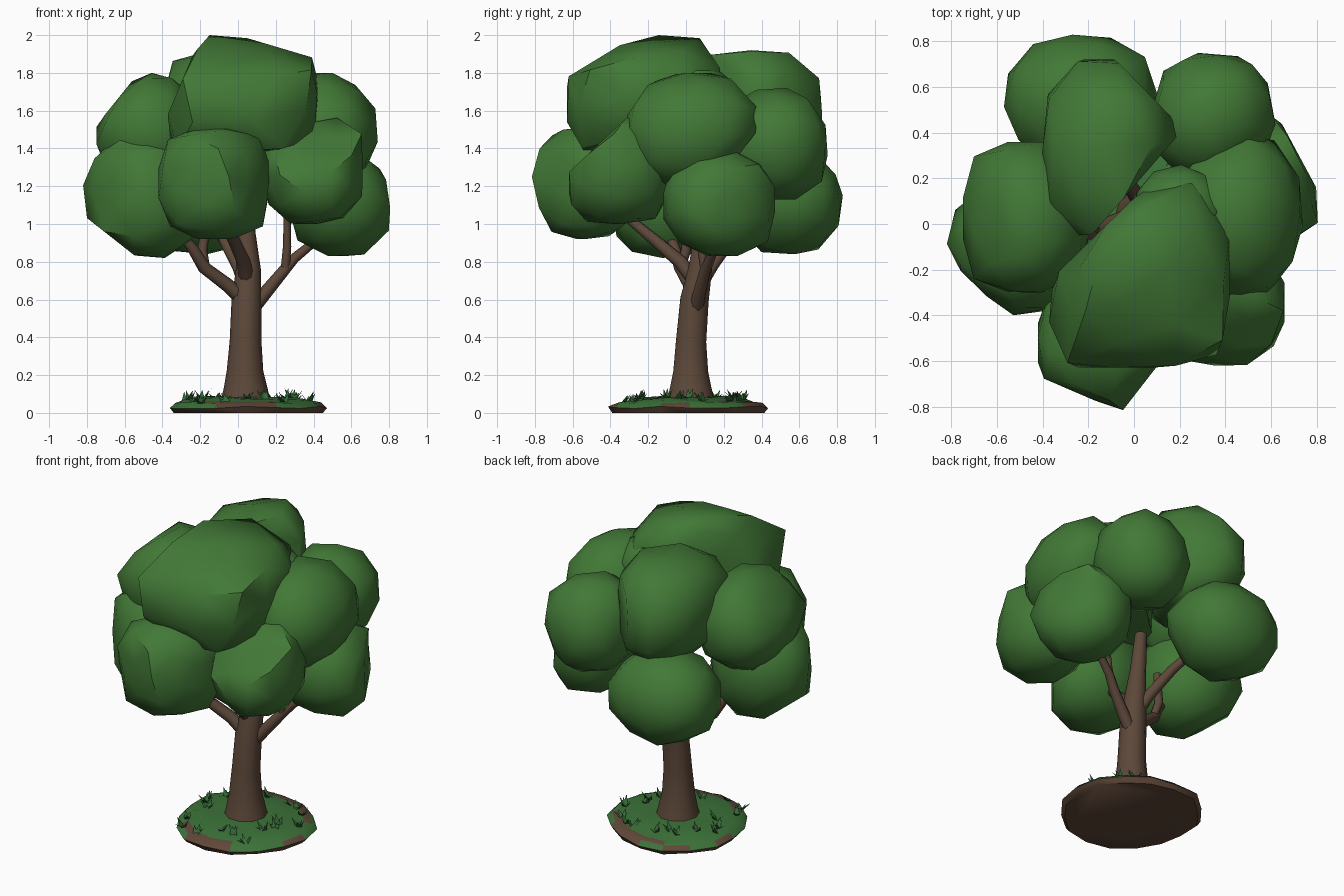
import bpy, bmesh, math, random
from mathutils import Vector, Euler, noise

random.seed(7)
if "Cube" in bpy.data.objects:
    bpy.data.objects.remove(bpy.data.objects["Cube"])


def material(name, r, g, b):
    m = bpy.data.materials.new(name)
    m.use_nodes = True
    m.diffuse_color = (r, g, b, 1)
    bsdf = next(n for n in m.node_tree.nodes if n.type == "BSDF_PRINCIPLED")
    bsdf.inputs["Base Color"].default_value = (r, g, b, 1)
    bsdf.inputs["Roughness"].default_value = 0.9
    return m


LEAF = material("leaf_green", 0.054, 0.188, 0.037)
BARK = material("bark_brown", 0.108, 0.064, 0.041)
GRASS = material("grass_green", 0.045, 0.17, 0.04)
SOIL = material("soil_brown", 0.115, 0.064, 0.04)
BLADE = material("blade_green", 0.035, 0.14, 0.04)


def make_object(name, bm, mats, smooth=None):
    mesh = bpy.data.meshes.new(name)
    bm.to_mesh(mesh)
    bm.free()
    for m in mats:
        mesh.materials.append(m)
    ob = bpy.data.objects.new(name, mesh)
    bpy.context.collection.objects.link(ob)
    if smooth:
        bpy.ops.object.select_all(action="DESELECT")
        ob.select_set(True)
        bpy.context.view_layer.objects.active = ob
        bpy.ops.object.shade_smooth_by_angle(angle=math.radians(smooth))
    return ob


# Leaf clump: coarse sphere fitted between two corners, flattened by cuts
# given as (direction, distance) in the clump's own unit space
def leaf_clump(name, low, high, cuts=(), bulk=1.0):
    low, high = Vector(low), Vector(high)
    centre, half = (low + high) / 2, (high - low) / 2
    bm = bmesh.new()
    bmesh.ops.create_icosphere(bm, subdivisions=2, radius=1)
    turn = Euler([random.uniform(0, 6) for _ in range(3)]).to_matrix()
    for v in bm.verts:
        v.co = turn @ v.co * random.uniform(.95, 1.06)
    for axis in range(3):
        lo = min(v.co[axis] for v in bm.verts)
        hi = max(v.co[axis] for v in bm.verts)
        for v in bm.verts:
            fitted = (2 * (v.co[axis] - lo) / (hi - lo) - 1) * bulk
            v.co[axis] = max(-1, min(1, fitted))
    for direction, distance in cuts:
        n = Vector(direction).normalized()
        for v in bm.verts:
            v.co -= n * max(0, v.co.dot(n) - distance)
    for v in bm.verts:
        v.co = centre + v.co * half
    bmesh.ops.recalc_face_normals(bm, faces=bm.faces)
    make_object(name, bm, [LEAF], 45)


leaf_clump("leaves_lower_right", (-.82, -.4, .82), (-.2, .2, 1.47),
           [((-.6, 0, -.8), .84), ((-.7, -.7, 0), .82)], 1.06)
leaf_clump("leaves_lower_front", (-.42, -.82, .92), (.17, -.25, 1.51),
           [((.8, -.6, 0), .8), ((-.4, -.9, 0), .83)], 1.08)
leaf_clump("leaves_front_left", (.13, -.62, 1), (.66, -.08, 1.58),
           [((0, -.66, .75), .62)], 1.1)
leaf_clump("leaves_lower_left", (.27, -.12, .83), (.81, .47, 1.39),
           [((.85, .5, 0), .8)], 1.06)
leaf_clump("leaves_crown", (-.41, -.63, 1.38), (.42, .18, 2),
           [((-1, 1, 0), .6), ((-.95, 0, .3), .76), ((.37, 0, .93), .92),
            ((0, -.62, .78), .84)], 1.25)
leaf_clump("leaves_crown_back", (0, -.12, 1.48), (.42, .26, 1.85))
leaf_clump("leaves_upper_right", (-.75, -.3, 1.2), (-.2, .36, 1.8),
           [((-.75, 0, .66), .8)], 1.1)
leaf_clump("leaves_upper_left", (.17, -.31, 1.2), (.74, .38, 1.8),
           [((0, .83, -.55), .84)], 1.05)
leaf_clump("leaves_upper_back", (-.4, -.05, 1.3), (.22, .72, 1.92),
           [((.68, -.73, 0), .52), ((.64, .77, 0), .79)], 1.18)
leaf_clump("leaves_lower_back", (-.57, .25, .84), (.1, .83, 1.4), bulk=1.05)
leaf_clump("leaves_back_left", (.08, .2, 1.13), (.62, .75, 1.72), bulk=1.05)


# Tapered limb: rings of points around a path of (x, y, z, radius)
def limb(name, path, sides=10):
    bm = bmesh.new()
    pts = [Vector(p[:3]) for p in path]
    rings = []
    for i, p in enumerate(pts):
        along = (pts[min(i + 1, len(pts) - 1)] - pts[max(i - 1, 0)]).normalized()
        u = along.cross(Vector((0, 1, 0.2))).normalized()
        w = along.cross(u)
        ring = []
        for k in range(sides):
            a = math.tau * k / sides
            ring.append(bm.verts.new(p + (u * math.cos(a) + w * math.sin(a)) * path[i][3]))
        rings.append(ring)
    for a, b in zip(rings, rings[1:]):
        for k in range(sides):
            j = (k + 1) % sides
            bm.faces.new((a[k], a[j], b[j], b[k]))
    bm.faces.new(rings[0])
    bm.faces.new(rings[-1])
    bmesh.ops.recalc_face_normals(bm, faces=bm.faces)
    make_object(name, bm, [BARK], 60)


limb("trunk", [(.04, .025, .05, .135), (.04, .025, .13, .116), (.037, .025, .22, .097),
               (.04, .027, .38, .084), (.045, .045, .6, .079), (.055, .075, .76, .066),
               (.045, .09, .95, .048), (.03, .1, 1.2, .036)])
limb("branch_right", [(.05, .04, .58, .04), (-.06, .02, .68, .037), (-.18, -.03, .77, .034),
                      (-.24, -.06, .87, .029), (-.34, -.1, 1, .02)], 8)
limb("branch_right_fork", [(-.17, -.03, .76, .024), (-.19, 0, .86, .027), (-.16, .02, 1.04, .022)], 8)
limb("branch_left", [(.05, .05, .52, .04), (.14, .07, .63, .036), (.24, .1, .75, .031),
                     (.3, .13, .82, .027), (.46, .18, .95, .02)], 8)
limb("branch_left_fork", [(.25, .1, .76, .024), (.26, .08, .88, .022), (.26, .05, 1.15, .016)], 8)
limb("branch_front", [(.05, .06, .68, .04), (.03, -.03, .8, .037), (-.02, -.16, .91, .032),
                      (-.1, -.34, 1.06, .024)], 8)
limb("branch_back", [(.05, .06, .65, .038), (0, .14, .78, .034), (-.08, .25, .93, .03),
                     (-.18, .4, 1.08, .022)], 8)


# Ground: uneven disc of rings, grass on top and soil around the rim and below
def ground_height(share):
    return .095 - .048 * share ** 3


SIDES = 16
CENTRE = Vector((.04, .022, 0))
bm = bmesh.new()
reach = [random.uniform(.4, .45) for _ in range(SIDES)]


def ground_ring(share, height, wobble=0):
    ring = []
    for k in range(SIDES):
        a = math.tau * k / SIDES
        r = reach[k] * share
        z = height + random.uniform(-wobble, wobble)
        ring.append(bm.verts.new(CENTRE + Vector((r * math.cos(a), r * math.sin(a), z))))
    return ring


rings = [ground_ring(.25, .09)]
for share in (.5, .68, .82, .93):
    rings.append(ground_ring(share, ground_height(share), .007))
rings += [ground_ring(1, .033, .008), ground_ring(.95, .005)]
for level, (a, b) in enumerate(zip(rings, rings[1:])):
    for k in range(SIDES):
        j = (k + 1) % SIDES
        f = bm.faces.new((a[k], a[j], b[j], b[k]))
        patch = noise.noise(f.calc_center_median() * 7)
        f.material_index = int(level > 4 or (level > 2 and patch > .08))
bm.faces.new(rings[0])
bm.faces.new(rings[-1]).material_index = 1
bmesh.ops.recalc_face_normals(bm, faces=bm.faces)
floor = min(v.co.z for v in bm.verts)
for v in bm.verts:
    v.co.z -= floor
make_object("ground_patch", bm, [GRASS, SOIL], 50)

# Grass tufts: fans of broad leaning triangles scattered around the trunk
bm = bmesh.new()
for t in range(20):
    a = math.tau * (t + random.uniform(-.4, .4)) / 20
    share = random.uniform(.55, .92)
    root = CENTRE + Vector((math.cos(a), math.sin(a), 0)) * .42 * share
    root.z = ground_height(share) - .008
    for _ in range(5):
        b = random.uniform(0, math.tau)
        out = Vector((math.cos(b), math.sin(b), 0))
        side = Vector((-out.y, out.x, 0)) * .016
        start = root + out * .01
        tip = start + out * random.uniform(.02, .05) + Vector((0, 0, random.uniform(.025, .055)))
        bm.faces.new([bm.verts.new(p) for p in (start - side, start + side, tip)])
make_object("grass_tufts", bm, [BLADE])
